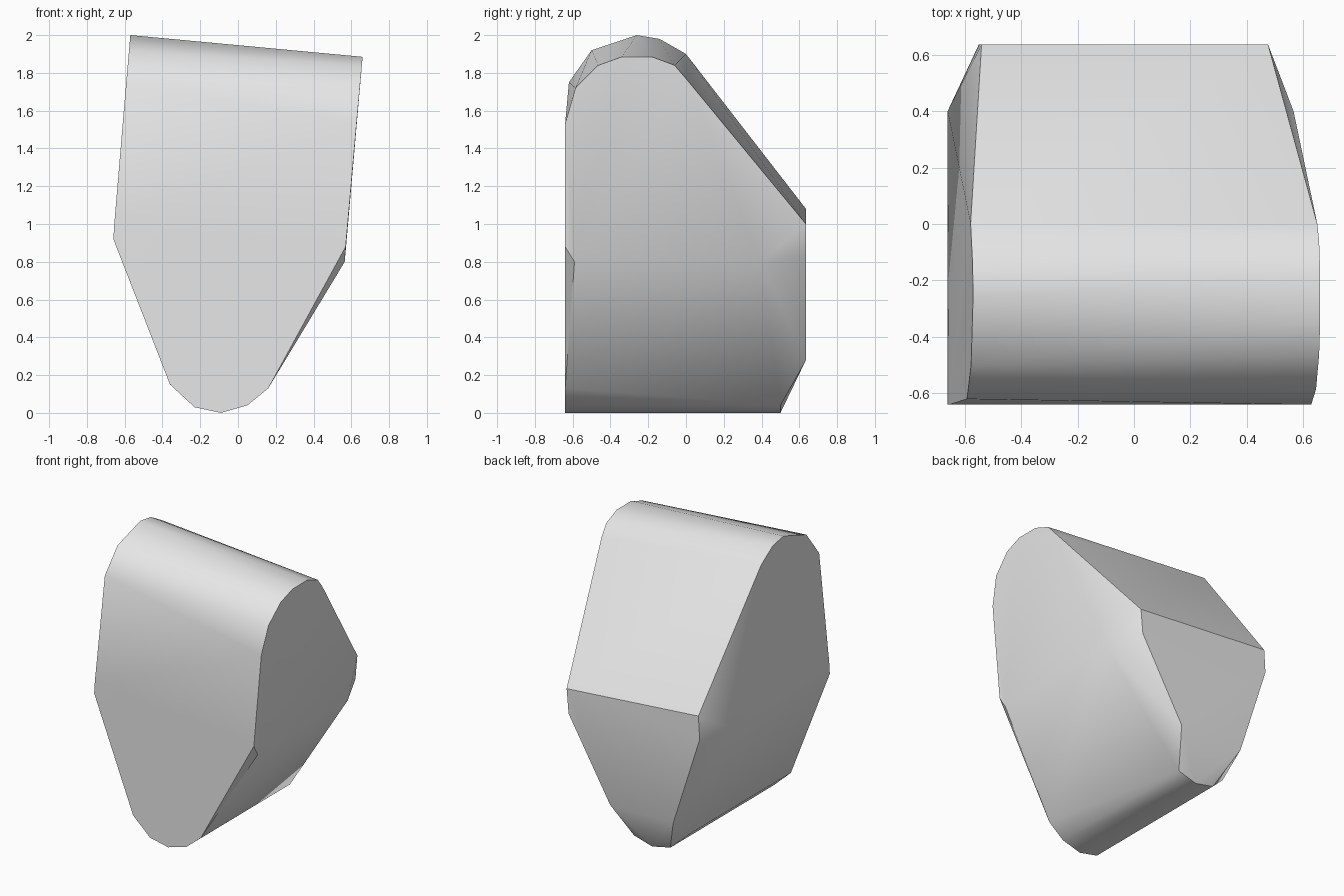
import bpy
import bmesh
from math import radians

FRONT, BACK, KEEL_END = -0.64, 0.635, 0.5


def remove_default_cube():
    cube = bpy.data.objects.get("Cube")
    if cube:
        bpy.data.objects.remove(cube, do_unlink=True)


def make_material(name, grey):
    material = bpy.data.materials.new(name)
    material.use_nodes = True
    colour = (grey, grey, grey, 1)
    material.diffuse_color = colour
    shader = next(n for n in material.node_tree.nodes if n.type == "BSDF_PRINCIPLED")
    shader.inputs["Base Color"].default_value = colour
    return material


def section_at_depth(y, outline):
    """Place an (x, z) outline at one depth."""
    return [(x, y, z) for x, z in outline]


def crown_end(outline, base_x, lean):
    """Place a (y, z) outline on a leaning end plane."""
    return [(base_x + lean * (z - 1), y, z) for y, z in outline]


def hull_object(name, points, material):
    """Wrap the sections in one convex skin and merge its flat faces."""
    mesh = bpy.data.meshes.new(name)
    bm = bmesh.new()
    for point in points:
        bm.verts.new(point)
    result = bmesh.ops.convex_hull(bm, input=bm.verts[:])
    unused = {v for v in result["geom_interior"] + result["geom_unused"]
              if isinstance(v, bmesh.types.BMVert) and not v.link_faces}
    bmesh.ops.delete(bm, geom=list(unused), context="VERTS")
    bmesh.ops.dissolve_limit(bm, angle_limit=radians(1),
                             verts=bm.verts[:], edges=bm.edges[:])
    bmesh.ops.recalc_face_normals(bm, faces=bm.faces[:])
    bm.to_mesh(mesh)
    bm.free()
    mesh.materials.append(material)
    body = bpy.data.objects.new(name, mesh)
    bpy.context.collection.objects.link(body)
    bpy.ops.object.select_all(action="DESELECT")
    body.select_set(True)
    bpy.context.view_layer.objects.active = body
    bpy.ops.object.shade_smooth_by_angle(angle=radians(30))
    return body


remove_default_cube()

# Rounded keel, running from the front face to the cut-off rear
keel = [(0.05, 0.04), (-0.09, 0), (-0.23, 0.03)]
points = section_at_depth(FRONT, keel) + section_at_depth(KEEL_END, keel)
points += [(0.16, FRONT, 0.13), (-0.36, FRONT, 0.15), (-0.36, 0.44, 0.15)]

# Widest corners of the front face and flanks
points += section_at_depth(FRONT, [(0.57, 0.88), (-0.66, 0.92), (-0.655, 1)])
points += [(0.565, -0.59, 0.8), (0.565, 0.4, 0.8), (-0.66, 0.4, 0.92)]

# Rear face
points += section_at_depth(BACK, [(0.475, 1), (0.46, 0.83), (0.14, 0.28),
                                  (-0.345, 0.28), (-0.55, 0.92), (-0.54, 1.08)])

# Rounded crown, lower on one end than on the other
points += crown_end([(FRONT, 1.53), (-0.585, 1.72), (-0.465, 1.84), (-0.34, 1.885),
                     (-0.18, 1.885), (-0.06, 1.84), (0, 1.77)], 0.58, 0.09)
points += crown_end([(-0.62, 1.75), (-0.5, 1.92), (-0.26, 2),
                     (-0.14, 1.98), (0, 1.9)], -0.657, 0.087)

hull_object("faceted_stone", points, make_material("plain grey", 0.8))
